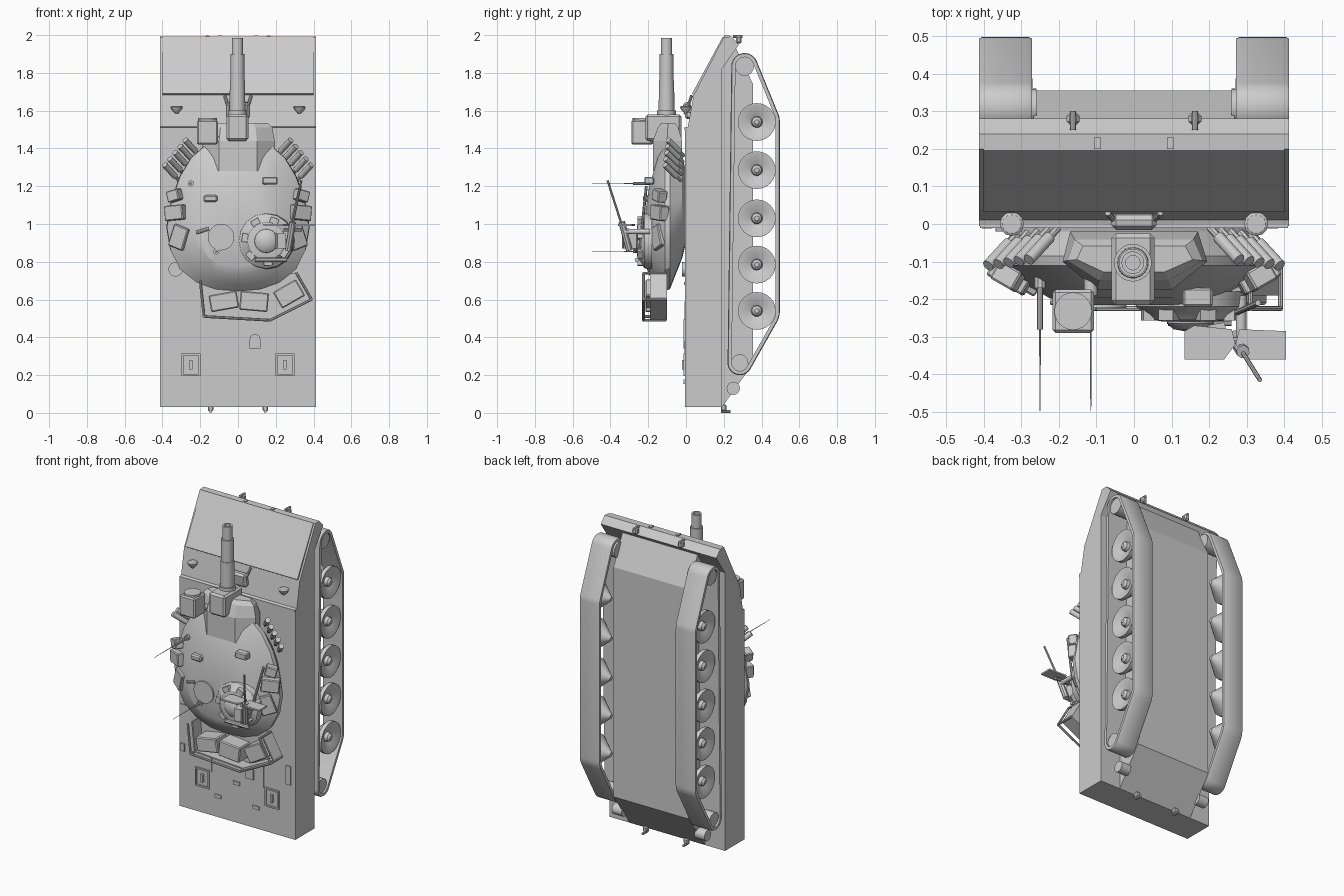
import bpy, bmesh, math
from mathutils import Vector, Euler


def finish(name, bm, smooth=30):
    bmesh.ops.recalc_face_normals(bm, faces=bm.faces)
    me = bpy.data.meshes.new(name)
    bm.to_mesh(me)
    bm.free()
    ob = bpy.data.objects.new(name, me)
    bpy.context.collection.objects.link(ob)
    if smooth:
        bpy.ops.object.select_all(action='DESELECT')
        ob.select_set(True)
        bpy.context.view_layer.objects.active = ob
        bpy.ops.object.shade_smooth_by_angle(angle=math.radians(smooth))
    return ob


def loft(name, rings, smooth=30, caps=True, closed=False):
    bm = bmesh.new()
    vs = [[bm.verts.new(p) for p in r] for r in rings]
    n = len(vs[0])
    for a, b in zip(vs, vs[1:] + (vs[:1] if closed else [])):
        for i in range(n):
            bm.faces.new((a[i], a[(i + 1) % n], b[(i + 1) % n], b[i]))
    if caps and not closed:
        bm.faces.new(vs[0])
        bm.faces.new(vs[-1])
    return finish(name, bm, smooth)


def prism(name, pts, axis, a, b, smooth=0):
    put = {'x': lambda p, t: (t, p[0], p[1]), 'y': lambda p, t: (p[0], t, p[1]),
           'z': lambda p, t: (p[0], p[1], t)}[axis]
    return loft(name, [[put(p, t) for p in pts] for t in (a, b)], smooth)


def box(name, loc, size, rot=(0, 0, 0), bevel=0.0):
    bm = bmesh.new()
    bmesh.ops.create_cube(bm, size=1)
    for v in bm.verts:
        v.co = Vector(v.co[i] * size[i] for i in range(3))
    if bevel:
        bmesh.ops.bevel(bm, geom=bm.edges[:], offset=bevel, segments=1, affect='EDGES')
    m = Euler([math.radians(r) for r in rot]).to_matrix().to_4x4()
    m.translation = loc
    bm.transform(m)
    return finish(name, bm, 0)


def cyl(name, p0, p1, r0, r1=None, n=16):
    p0, p1 = Vector(p0), Vector(p1)
    q = (p1 - p0).to_track_quat('Z', 'Y')
    circ = [Vector((math.cos(2 * math.pi * i / n), math.sin(2 * math.pi * i / n), 0)) for i in range(n)]
    return loft(name, [[p + q @ (c * r) for c in circ] for p, r in ((p0, r0), (p1, r0 if r1 is None else r1))], 35)


def revolve(name, c, axis, prof, n=24):
    # prof: (distance along axis, radius)
    q = Vector(axis).to_track_quat('Z', 'Y')
    c = Vector(c)
    return loft(name, [[c + q @ Vector((r * math.cos(2 * math.pi * i / n), r * math.sin(2 * math.pi * i / n), d))
                        for i in range(n)] for d, r in prof], 35)


# Hull: upper body with sponsons, and lower tub between the tracks
prism('upper_hull', [(-0.005, 0.03), (-0.005, 1.51), (0.01, 1.515), (0.04, 1.68), (0.2, 1.99), (0.24, 1.992),
                     (0.28, 1.95), (0.19, 1.82), (0.19, 0.03)], 'x', -0.412, 0.412)
prism('lower_hull', [(0.15, 0.04), (0.15, 1.9), (0.255, 1.95), (0.355, 1.74), (0.355, 0.26), (0.19, 0.03)],
      'x', -0.268, 0.268)
prism('glacis_plate', [(0.032, 1.69), (0.195, 1.992), (0.21, 1.985), (0.045, 1.68)], 'x', -0.4, 0.4)

# Running gear
circles = [(0.31, 1.835, 0.07), (0.375, 1.54, 0.122), (0.375, 0.54, 0.122), (0.285, 0.265, 0.065)]


def belt(off, x):
    out = []
    for i in range(72):
        a = 2 * math.pi * (i + 0.5) / 72
        d = (math.cos(a), math.sin(a))
        c = max(circles, key=lambda c: c[0] * d[0] + c[1] * d[1] + c[2])
        out.append((x, c[0] + (c[2] - off) * d[0], c[1] + (c[2] - off) * d[1]))
    return out


for s, side in ((-1, 'left'), (1, 'right')):
    loft(side + '_track', [belt(0.022, s * 0.272), belt(0.004, s * 0.272), belt(0, s * 0.28), belt(0, s * 0.405),
                           belt(0.004, s * 0.412), belt(0.022, s * 0.412)], 35, closed=True)
    for i, z in enumerate((1.54, 1.285, 1.03, 0.785, 0.54)):
        c = (s * 0.27, 0.375, z)
        revolve(f'{side}_road_wheel_{i}', c, (s, 0, 0),
                [(0, 0.012), (0.105, 0.1), (0.13, 0.1), (0.13, 0.092), (0.1, 0.03), (0.12, 0.026), (0.132, 0.012)])
    for nm, y, z, r in (('drive_wheel', 0.31, 1.835, 0.05), ('rear_idler', 0.285, 0.265, 0.045)):
        cyl(f'{side}_{nm}', (s * 0.26, y, z), (s * 0.4, y, z), r, n=20)
    cyl(side + '_final_drive', (s * 0.26, 0.25, 0.13), (s * 0.33, 0.25, 0.13), 0.035)

# Turret shell lofted from the base to the roof
half = [(0, 1.42), (0.17, 1.42), (0.25, 1.35), (0.31, 1.25), (0.355, 1.12), (0.38, 0.98), (0.36, 0.86),
        (0.31, 0.76), (0.22, 0.69), (0.12, 0.655), (0, 0.645)]
outline = half + [(-x, z) for x, z in half[-2:0:-1]]
rings = []
for y, sx, z0, z1 in ((0, 0.72, 0.9, 1.28), (-0.02, 0.84, 0.82, 1.36), (-0.085, 1, 0.655, 1.42), (-0.11, 0.99, 0.645, 1.42),
                      (-0.15, 0.83, 0.68, 1.35), (-0.195, 0.6, 0.73, 1.2), (-0.215, 0.5, 0.78, 1.06)):
    rings.append([(x * sx, y, z0 + (z - 0.645) / 0.775 * (z1 - z0)) for x, z in outline])
loft('turret_shell', rings, 25)

# Gun and its mount
hexa = [(-0.17, -0.02), (0.17, -0.02), (0.195, -0.1), (0.1, -0.175), (-0.1, -0.175), (-0.19, -0.1)]
loft('turret_front', [[(x * k, -0.09 + (y + 0.09) * m, z) for x, y in hexa]
                      for z, k, m in ((1.28, 1, 1), (1.44, 1, 1), (1.51, 0.93, 0.7), (1.535, 0.8, 0.45))], 0)
box('gun_mantlet', (-0.003, -0.12, 1.51), (0.115, 0.19, 0.14), bevel=0.012)
revolve('main_gun', (-0.003, -0.103, 1.4), (0, 0, 1),
        [(0, 0.05), (0.2, 0.05), (0.2, 0.042), (0.36, 0.04), (0.36, 0.037), (0.5, 0.037), (0.5, 0.03),
         (0.585, 0.03), (0.585, 0.019), (0.4, 0.019)])

# Searchlight
box('searchlight_body', (-0.162, -0.232, 1.485), (0.11, 0.115, 0.13), bevel=0.008)
cyl('searchlight_lens', (-0.162, -0.232, 1.54), (-0.162, -0.232, 1.562), 0.05, n=24)
cyl('searchlight_mount', (-0.115, -0.12, 1.45), (-0.115, -0.19, 1.45), 0.018)

# Smoke launchers and turret side boxes
for s, side in ((-1, 'left'), (1, 'right')):
    d = Vector((s * 0.055, -0.06, 0.06))
    for i in range(5):
        p = Vector((s * (0.225 + 0.027 * i), -0.035 - 0.004 * i, 1.385 - 0.033 * i))
        cyl(f'{side}_smoke_tube_{i}', p, p + d, 0.016, n=12)
        cyl(f'{side}_smoke_base_{i}', p - d * 0.4, p, 0.01, n=8)
    for i, (x, z, w, h, r) in enumerate(((0.335, 1.15, 0.07, 0.06, 15), (0.33, 1.06, 0.11, 0.08, 5),
                                        (0.305, 0.93, 0.09, 0.12, -20))):
        box(f'{side}_stowage_{i}', (s * x, -0.14, z), (w, 0.055, h), (0, s * r, s * 30), 0.005)

# Commander cupola with hatch, periscopes and weapon
cx, cz = 0.15, 0.91
revolve('cupola', (cx, -0.18, cz), (0, -1, 0), [(0, 0.15), (0.04, 0.145), (0.06, 0.115), (0.075, 0.1), (0.08, 0.07)], 16)
revolve('cupola_hatch', (cx, -0.25, cz), (0, -1, 0), [(0, 0.065), (0.015, 0.062), (0.03, 0.045), (0.036, 0.01)])
for i in range(7):
    a = 2 * math.pi * i / 7 + 0.3
    box(f'cupola_periscope_{i}', (cx + 0.115 * math.cos(a), -0.242, cz + 0.115 * math.sin(a)), (0.03, 0.03, 0.045),
        (0, -math.degrees(a), 0))
cyl('weapon_post', (0.285, -0.19, 0.96), (0.285, -0.33, 0.96), 0.014)
cyl('weapon_barrel', (0.285, -0.335, 0.98), (0.335, -0.415, 1.23), 0.006, n=8)
cyl('weapon_body', (0.265, -0.30, 0.86), (0.29, -0.34, 1.01), 0.018, n=8)
cyl('weapon_cradle', (0.24, -0.31, 0.97), (0.34, -0.31, 0.97), 0.009, n=8)
shield = [(0.135, -0.285), (0.16, -0.27), (0.26, -0.28), (0.27, -0.32), (0.24, -0.36), (0.135, -0.36)]
prism('weapon_shield_left', shield, 'z', 0.99, 1.0)
prism('weapon_shield_right', [(0.54 - x if x > 0.2 else 0.405, y) for x, y in shield[:1] + shield[2:]], 'z', 0.99, 1.0)
box('ammo_box', (0.225, -0.3, 0.91), (0.045, 0.07, 0.08), (0, 0, 10))
cyl('hatch_rail', (0.09, -0.26, 0.81), (0.26, -0.26, 0.81), 0.012, n=8)
cyl('side_rail', (0.24, -0.25, 0.82), (0.33, -0.21, 1.2), 0.008, n=8)

# Roof fittings and antennas
box('gunner_sight', (0.17, -0.195, 1.23), (0.08, 0.05, 0.04), bevel=0.006)
box('roof_periscope', (-0.145, -0.205, 1.135), (0.075, 0.045, 0.035), bevel=0.008)
cyl('roof_handle', (-0.22, -0.205, 0.955), (-0.155, -0.215, 0.975), 0.01, n=8)
cyl('loader_hatch', (-0.09, -0.2, 0.93), (-0.09, -0.224, 0.93), 0.07, n=20)
for i, (x, z, y0) in enumerate(((-0.25, 1.215, -0.13), (-0.115, 0.855, -0.19))):
    cyl(f'antenna_base_{i}', (x, y0, z), (x, y0 - 0.04, z), 0.016, n=10)
    cyl(f'antenna_spring_{i}', (x, y0 - 0.04, z), (x, -0.28, z), 0.008, n=8)
    cyl(f'antenna_whip_{i}', (x, -0.28, z), (x, -0.497, z), 0.0025, 0.0012, n=6)

# Rear turret basket with stowed boxes
plan = [(-0.2, 0.7), (-0.18, 0.51), (0.17, 0.49), (0.39, 0.6), (0.31, 0.74)]
prism('basket_floor', plan, 'y', -0.1, -0.11)
for i, ((x0, z0), (x1, z1)) in enumerate(zip(plan, plan[1:])):
    n = Vector((z1 - z0, x0 - x1)).normalized() * 0.008
    quad = [(x0, z0), (x1, z1), (x1 - n.x, z1 - n.y), (x0 - n.x, z0 - n.y)]
    prism(f'basket_wall_{i}', quad, 'y', -0.105, -0.19)
    cyl(f'basket_rail_{i}', (x0, -0.225, z0), (x1, -0.225, z1), 0.007, n=8)
    cyl(f'basket_post_{i}', (x1, -0.105, z1), (x1, -0.228, z1), 0.007, n=8)
for i, (x, z, w, h, r) in enumerate(((-0.075, 0.59, 0.15, 0.09, -10), (0.085, 0.59, 0.15, 0.1, 5),
                                    (0.27, 0.63, 0.14, 0.1, -30))):
    box(f'basket_box_{i}', (x, -0.16, z), (w, 0.11, h), (0, r, 0), 0.006)

# Engine deck: exhaust frames, panels and hatches
for s, side in ((-1, 'left'), (1, 'right')):
    x, z = s * 0.248, 0.255
    for k, (dx, dz, w, h) in enumerate(((-0.045, 0, 0.01, 0.12), (0.045, 0, 0.01, 0.12),
                                       (0, 0.055, 0.1, 0.01), (0, -0.055, 0.1, 0.01))):
        box(f'{side}_deck_frame_{k}', (x + dx, -0.008, z + dz), (w, 0.012, h))
    box(side + '_deck_latch', (x, -0.01, z), (0.015, 0.02, 0.05))
    box(side + '_deck_seam', (s * 0.185, -0.006, 0.45), (0.006, 0.006, 0.28))
    box(side + '_cap', (s * 0.135, -0.007, 0.165), (0.045, 0.01, 0.022))
    # headlights and lamp guards on the front slope
    revolve(side + '_headlight', (s * 0.325, 0.0, 1.605), (0, 0, 1), [(-0.02, 0.008), (0, 0.026), (0.015, 0.032), (0.02, 0.025)], 12)
    box(side + '_headlight_foot', (s * 0.325, 0.015, 1.6), (0.02, 0.04, 0.02))
    cyl(side + '_brace', (s * 0.07, 0.03, 1.68), (s * 0.04, -0.005, 1.58), 0.008, n=8)
    # tow shackles at nose and tail
    cyl(side + '_front_hook', (s * 0.162, 0.25, 1.992), (s * 0.162, 0.3, 1.992), 0.008, n=8)
    box(side + '_front_lug', (s * 0.162, 0.28, 1.975), (0.035, 0.03, 0.04), bevel=0.008)
    box(side + '_nose_clip', (s * 0.097, 0.215, 1.99), (0.018, 0.03, 0.016))
    cyl(side + '_rear_hook', (s * 0.145, 0.185, 0.008), (s * 0.145, 0.235, 0.008), 0.008, n=8)
    box(side + '_rear_lug', (s * 0.145, 0.2, 0.027), (0.03, 0.03, 0.035), bevel=0.006)
box('driver_hatch', (0, 0.01, 1.6), (0.12, 0.04, 0.09), (10, 0, 0), 0.012)
cyl('deck_hatch', (0.09, 0, 0.39), (0.09, -0.014, 0.39), 0.028, n=16)
box('deck_hatch_tail', (0.09, -0.007, 0.365), (0.056, 0.014, 0.05))
box('right_deck_panel', (0.365, -0.007, 0.435), (0.035, 0.01, 0.12))
box('left_deck_panel', (-0.39, -0.007, 0.415), (0.028, 0.01, 0.05))
box('center_deck_cap', (-0.005, -0.007, 0.285), (0.045, 0.01, 0.022))
box('deck_step', (-0.3, -0.007, 0.685), (0.22, 0.008, 0.014))
box('front_deck_rib', (0, -0.007, 1.505), (0.82, 0.008, 0.012))
cyl('fuel_cap', (-0.33, 0, 0.76), (-0.33, -0.02, 0.76), 0.038, n=20)
